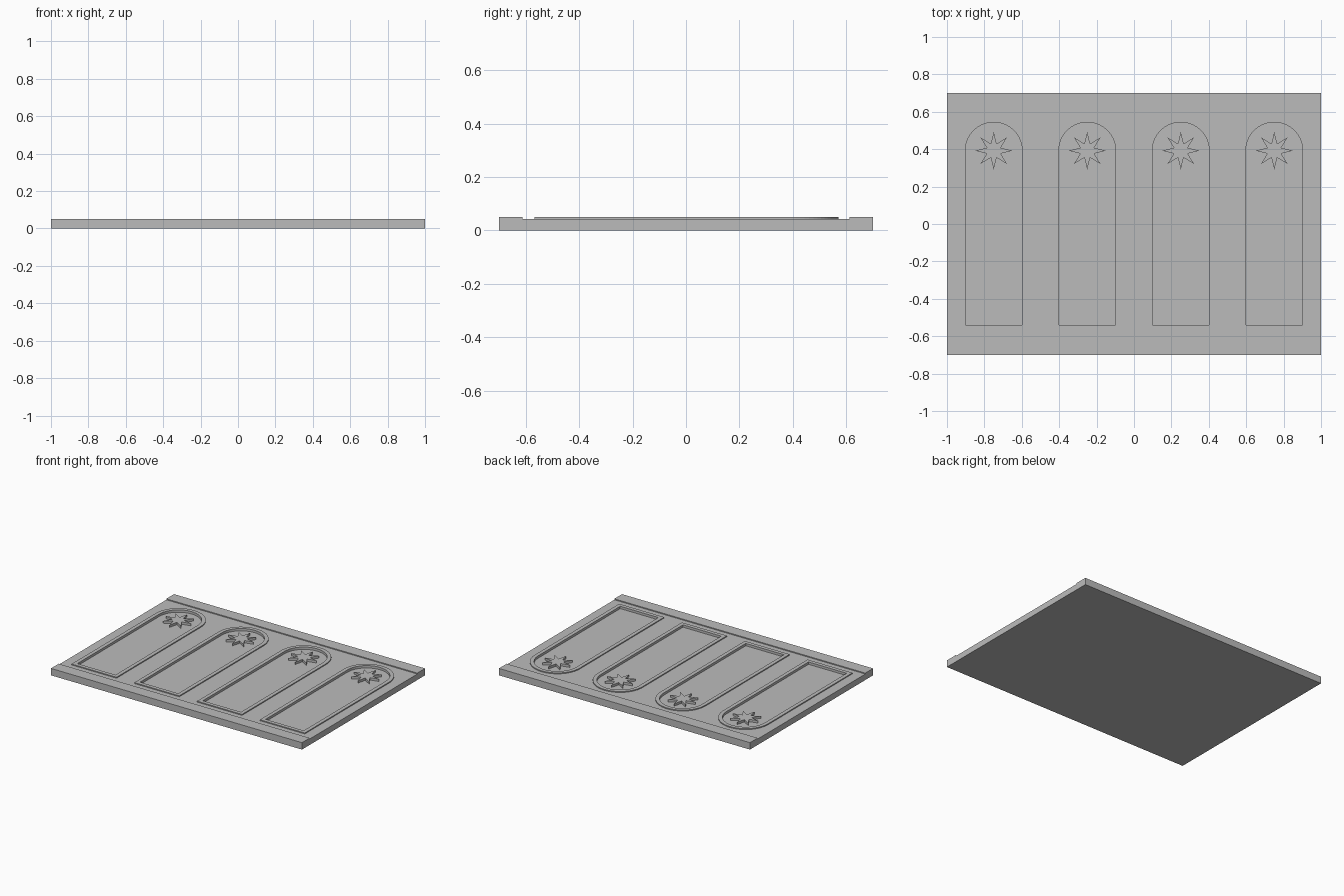
import bpy
from math import sin, cos, pi

cube = bpy.data.objects.get("Cube")
if cube:
    bpy.data.objects.remove(cube, do_unlink=True)

# One plain grey for the whole panel
grey = bpy.data.materials.new("plain grey")
grey.use_nodes = True
colour = (0.5, 0.5, 0.5, 1)
grey.diffuse_color = colour
grey.node_tree.nodes["Principled BSDF"].inputs["Base Color"].default_value = colour

HALF_W, HALF_D = 1.0, 0.7
FLOOR, DECK, TOP = 0.033, 0.043, 0.05
RAIL_Y = 0.612
CENTRES = (-0.75, -0.25, 0.25, 0.75)
SPRING_Y, SILL_Y = 0.392, -0.54
RADIUS, RIM = 0.152, 0.027


def slab(name, outlines, z0, z1):
    """Flat layer from closed outlines; inner outlines become holes."""
    curve = bpy.data.curves.new(name, "CURVE")
    curve.dimensions = "2D"
    curve.fill_mode = "BOTH"
    curve.extrude = (z1 - z0) / 2
    for pts in outlines:
        spline = curve.splines.new("POLY")
        spline.points.add(len(pts) - 1)
        for p, (x, y) in zip(spline.points, pts):
            p.co = (x, y, 0, 1)
        spline.use_cyclic_u = True
    temp = bpy.data.objects.new(name + " outline", curve)
    bpy.context.collection.objects.link(temp)
    graph = bpy.context.evaluated_depsgraph_get()
    mesh = bpy.data.meshes.new_from_object(temp.evaluated_get(graph))
    bpy.data.objects.remove(temp, do_unlink=True)
    mesh.name = name
    mesh.materials.clear()
    mesh.materials.append(grey)
    for poly in mesh.polygons:
        poly.use_smooth = False
    obj = bpy.data.objects.new(name, mesh)
    obj.location.z = (z0 + z1) / 2
    bpy.context.collection.objects.link(obj)
    return obj


def rectangle(x0, x1, y0, y1):
    return [(x0, y0), (x1, y0), (x1, y1), (x0, y1)]


def arch(cx, grow=0.0, steps=32):
    r = RADIUS + grow
    sill = SILL_Y - grow
    crown = [(cx + r * cos(pi * i / steps), SPRING_Y + r * sin(pi * i / steps))
             for i in range(steps + 1)]
    return [(cx - r, sill), (cx + r, sill)] + crown


def star(cx, outer=0.1, inner=0.04, points=8):
    ring = []
    for i in range(2 * points):
        r = inner if i % 2 else outer
        a = pi * i / points
        ring.append((cx + r * cos(a), SPRING_Y + r * sin(a)))
    return ring


# Backing plate and the deck with arched openings
sheet = rectangle(-HALF_W, HALF_W, -HALF_D, HALF_D)
slab("backing_plate", [sheet], 0, FLOOR)
slab("deck", [sheet] + [arch(cx) for cx in CENTRES], FLOOR, DECK)

# Raised rails along the front and back edges
slab("front_rail", [rectangle(-HALF_W, HALF_W, -HALF_D, -RAIL_Y)], DECK, TOP)
slab("back_rail", [rectangle(-HALF_W, HALF_W, RAIL_Y, HALF_D)], DECK, TOP)

# Raised arch rims with a star in each recess
for n, cx in enumerate(CENTRES, 1):
    slab(f"arch_rim_{n}", [arch(cx, RIM), arch(cx)], DECK, TOP)
    slab(f"star_{n}", [star(cx)], FLOOR, TOP)
